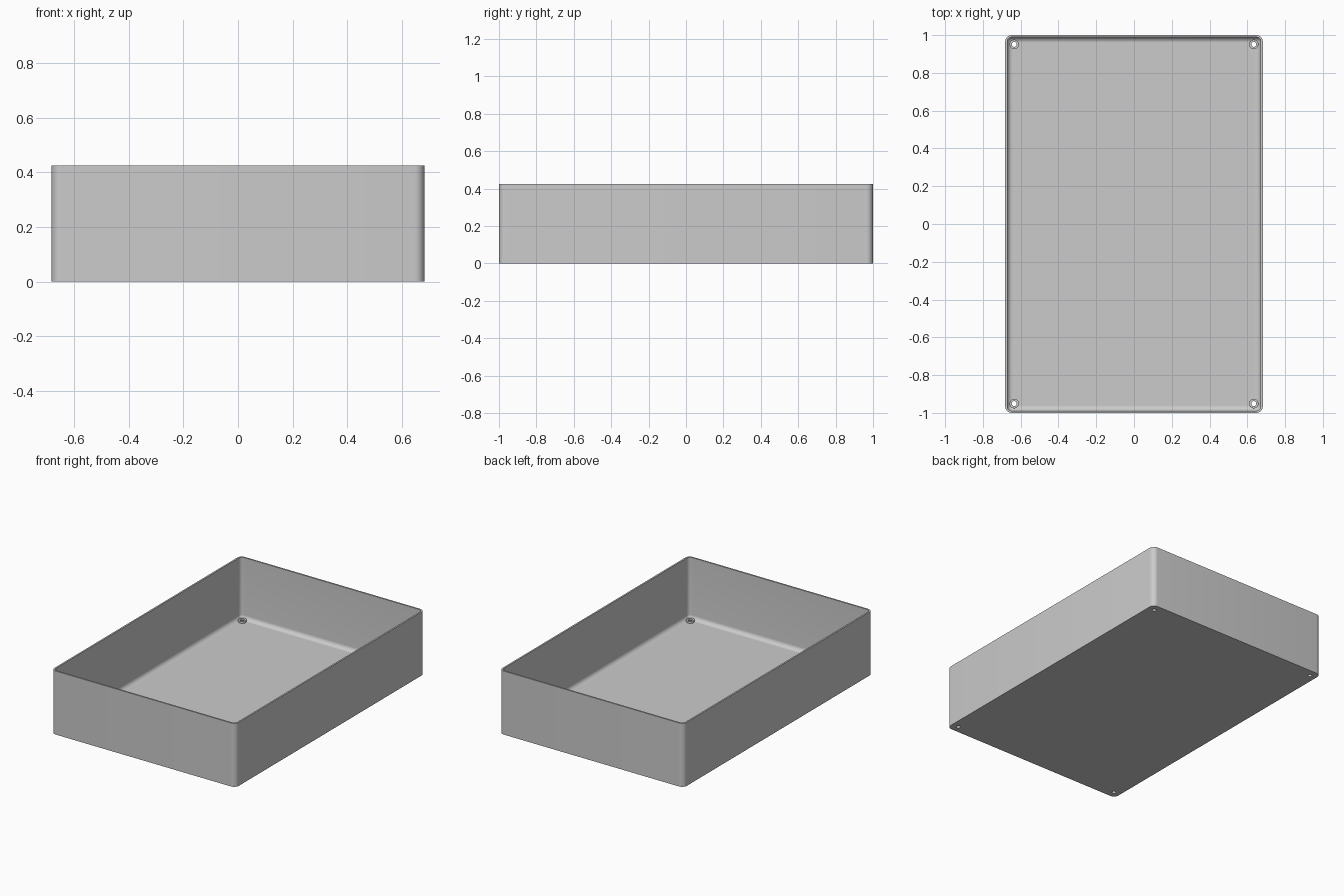
import bpy, bmesh, math
from mathutils import Matrix, Vector

if "Cube" in bpy.data.objects:
    bpy.data.objects.remove(bpy.data.objects["Cube"], do_unlink=True)

HX, HY, HEIGHT = 0.682, 1.0, 0.425      # outer half sizes and height
WALL, FLOOR, CORNER, FILLET = 0.011, 0.014, 0.035, 0.028
HOLES = [(sx * 0.634, sy * 0.951) for sx in (-1, 1) for sy in (-1, 1)]

grey = bpy.data.materials.new("light grey plastic")
grey.use_nodes = True
colour = (0.6, 0.6, 0.6, 1)
grey.diffuse_color = colour
grey.node_tree.nodes["Principled BSDF"].inputs["Base Color"].default_value = colour


def make_object(name, bm):
    bmesh.ops.recalc_face_normals(bm, faces=bm.faces)
    mesh = bpy.data.meshes.new(name)
    bm.to_mesh(mesh)
    bm.free()
    mesh.materials.append(grey)
    obj = bpy.data.objects.new(name, mesh)
    bpy.context.collection.objects.link(obj)
    return obj


def rounded_ring(bm, inset, z, steps=8):
    """Rounded rectangle of vertices, shrunk by inset."""
    r = max(CORNER - inset, 0.004)
    cx, cy = HX - inset - r, HY - inset - r
    ring = []
    for corner, (sx, sy) in enumerate([(1, 1), (-1, 1), (-1, -1), (1, -1)]):
        for i in range(steps + 1):
            a = (corner + i / steps) * math.pi / 2
            ring.append(bm.verts.new((sx * cx + r * math.cos(a), sy * cy + r * math.sin(a), z)))
    return ring


def corner_cylinders(name, radius, z0, z1):
    """One upright cylinder at each screw position."""
    bm = bmesh.new()
    for x, y in HOLES:
        bmesh.ops.create_cone(bm, cap_ends=True, segments=32, radius1=radius, radius2=radius,
                              depth=z1 - z0,
                              matrix=Matrix.Translation(Vector((x, y, (z0 + z1) / 2))))
    obj = make_object(name, bm)
    obj.hide_render = True
    return obj


# Tray shell: outside wall, rim, inside wall, then the fillet down to the floor
profile = [(0, 0), (0, HEIGHT), (WALL, HEIGHT)]
for i in range(9):
    a = i / 8 * math.pi / 2
    profile.append((WALL + FILLET * (1 - math.cos(a)), FLOOR + FILLET * (1 - math.sin(a))))
bm = bmesh.new()
rings = [rounded_ring(bm, inset, z) for inset, z in profile]
for lower, upper in zip(rings, rings[1:]):
    n = len(lower)
    for i in range(n):
        j = (i + 1) % n
        bm.faces.new((lower[i], lower[j], upper[j], upper[i]))
bm.faces.new(rings[0])
bm.faces.new(rings[-1])
tray = make_object("tray", bm)

# Raised screw bosses with holes right through the floor
bpy.ops.object.select_all(action='DESELECT')
bpy.context.view_layer.objects.active = tray
tray.select_set(True)
for helper, operation in ((corner_cylinders("screw_bosses", 0.025, 0.006, 0.028), 'UNION'),
                          (corner_cylinders("screw_holes", 0.013, -0.05, 0.1), 'DIFFERENCE')):
    mod = tray.modifiers.new(helper.name, 'BOOLEAN')
    mod.operation = operation
    mod.solver = 'EXACT'
    mod.object = helper
    bpy.ops.object.modifier_apply(modifier=mod.name)
    bpy.data.objects.remove(helper, do_unlink=True)

bpy.ops.object.shade_smooth_by_angle(angle=math.radians(35))
